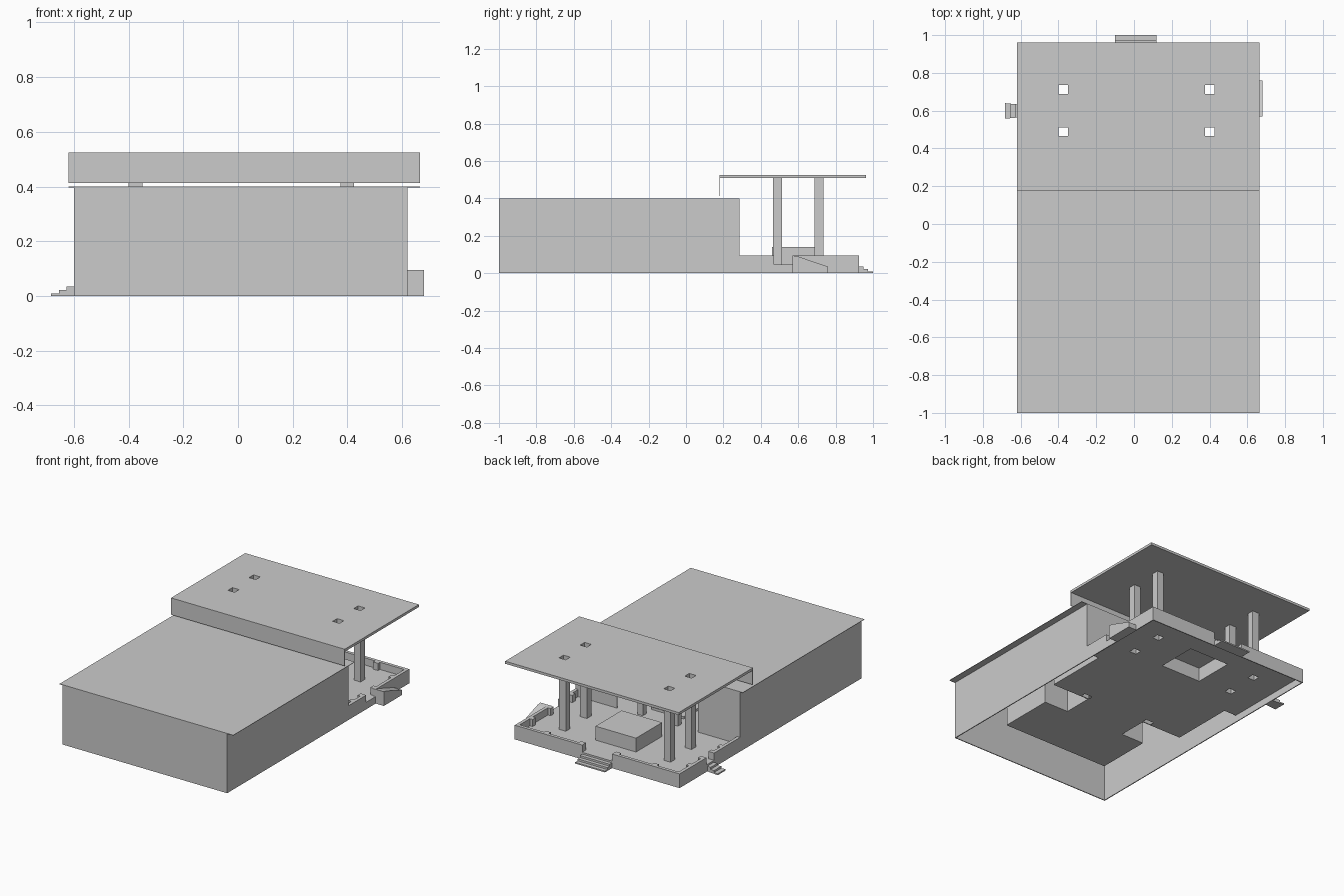
import bpy, bmesh

if "Cube" in bpy.data.objects:
    bpy.data.objects.remove(bpy.data.objects["Cube"])


def finish(name, bm):
    bmesh.ops.remove_doubles(bm, verts=bm.verts, dist=1e-5)
    me = bpy.data.meshes.new(name)
    bm.to_mesh(me)
    bm.free()
    ob = bpy.data.objects.new(name, me)
    bpy.context.collection.objects.link(ob)
    return ob


def box(name, x0, x1, y0, y1, z0, z1, skip_caps=()):
    """Box between two corners; skip_caps lists open ends (-1 bottom, 1 top)."""
    bm = bmesh.new()
    bmesh.ops.create_cube(bm, size=1)
    for v in bm.verts:
        v.co = (x1 if v.co.x > 0 else x0, y1 if v.co.y > 0 else y0, z1 if v.co.z > 0 else z0)
    bm.normal_update()
    bmesh.ops.delete(bm, geom=[f for f in bm.faces if round(f.normal.z) in skip_caps and abs(f.normal.z) > .5],
                     context='FACES')
    return finish(name, bm)


def sheet(name, x0, x1, y0, y1, z, holes=()):
    """Flat sheet with rectangular holes (x0, x1, y0, y1)."""
    xs = sorted({x0, x1, *[v for h in holes for v in h[:2]]})
    ys = sorted({y0, y1, *[v for h in holes for v in h[2:]]})
    bm = bmesh.new()
    for a, b in zip(xs, xs[1:]):
        for c, d in zip(ys, ys[1:]):
            mx, my = (a + b) / 2, (c + d) / 2
            if any(h[0] < mx < h[1] and h[2] < my < h[3] for h in holes):
                continue
            bm.faces.new([bm.verts.new((p, q, z)) for p, q in ((a, c), (b, c), (b, d), (a, d))])
    return finish(name, bm)


def prism(name, profile, to_a, to_b):
    """Closed profile joined between two mapped end positions."""
    bm = bmesh.new()
    a = [bm.verts.new(to_a(*p)) for p in profile]
    b = [bm.verts.new(to_b(*p)) for p in profile]
    n = len(profile)
    bm.faces.new(a)
    bm.faces.new(b[::-1])
    for i in range(n):
        bm.faces.new((a[i], b[i], b[(i + 1) % n], a[(i + 1) % n]))
    bmesh.ops.recalc_face_normals(bm, faces=bm.faces)
    return finish(name, bm)


L, R, WALL_Y, END = -.60, .62, .285, .925
FLOOR, RAIL, TOP, T = .047, .095, .40, .006

# Main hall: roof sheet and outer walls
box("hall_roof", -.62, .665, -1, WALL_Y, TOP - .003, TOP)
box("hall_front_wall", L, R, -1, -1 + T, 0, TOP - .003)
box("hall_left_wall", L, L + T, -1, WALL_Y, 0, TOP - .003)
box("hall_right_wall", R - T, R, -1, WALL_Y, 0, TOP - .003)

# Wall facing the porch, with a wide entrance
box("entrance_wall_left", L, -.29, WALL_Y - T, WALL_Y, FLOOR, TOP - .003)
box("entrance_wall_right", .31, R, WALL_Y - T, WALL_Y, FLOOR, TOP - .003)
box("entrance_lintel", -.29, .31, WALL_Y - T, WALL_Y, .32, TOP - .003)
for x in (-.12, .14):
    box("entrance_pier", x - .02, x + .02, WALL_Y - .04, WALL_Y, FLOOR, .32)

# Interior floors and room walls
sheet("front_room_floor", -.37, .42, -.73, -.36, FLOOR)
sheet("passage_floor", -.2, .24, -.36, -.12, FLOOR)
sheet("side_room_floor_left", -.5, -.26, -.155, WALL_Y, FLOOR)
sheet("side_room_floor_right", .3, .52, -.155, WALL_Y, FLOOR)
sheet("inner_floor", -.26, .3, -.12, WALL_Y, FLOOR)
box("inner_stage", -.11, .13, -.04, .18, FLOOR, FLOOR + .015)
for x, y0, y1 in ((-.37, -.73, -.36), (.42, -.73, -.36), (-.2, -.36, -.155), (.24, -.36, -.155),
                  (-.5, -.155, WALL_Y), (.52, -.155, WALL_Y)):
    box("room_side_wall", x - T / 2, x + T / 2, y0, y1, FLOOR, TOP - .003)
for y, x0, x1 in ((-.73, -.37, .42), (-.36, -.37, -.2), (-.36, .24, .42),
                  (-.155, -.5, -.2), (-.155, .24, .52)):
    box("room_cross_wall", x0, x1, y - T / 2, y + T / 2, FLOOR, TOP - .003)

# Porch floor, pierced by four hollow columns and a raised platform
columns = [(x, x + .05, y, y + .047) for x in (-.40, .375) for y in (.465, .688)]
platform = (-.145, .155, .46, .735)
sheet("porch_floor", L, R, WALL_Y, END, FLOOR, columns + [platform])
box("porch_platform", *platform, FLOOR, .14, skip_caps=(-1,))
for c in columns:
    box("porch_column", *c, FLOOR, .51, skip_caps=(-1, 1))

# Porch base skirt
box("porch_base_back", L, R, END - T, END, 0, FLOOR)
box("porch_base_left", L, L + T, WALL_Y, END, 0, FLOOR)
box("porch_base_right", R - T, R, WALL_Y, END, 0, FLOOR)

# Low parapets with gaps at the steps and ramp
P = .022
for a, b in ((L, -.10), (.12, R)):
    box("parapet_back", a, b, END - P, END, FLOOR, RAIL)
for a, b in ((WALL_Y, .56), (.64, END - P)):
    box("parapet_left", L, L + P, a, b, FLOOR, RAIL)
for a, b in ((WALL_Y, .47), (.57, END - P)):
    box("parapet_right", R - P, R, a, b, FLOOR, RAIL)

# Small posts on the inside of the parapets
for x in (-.40, -.12, .14, .40):
    box("parapet_post", x - .018, x + .018, END - .042, END - P, FLOOR, RAIL)
for y in (.45, .545, .655, .78):
    box("parapet_post", L + P, L + .042, y - .016, y + .016, FLOOR, RAIL)
for y in (.36, .455, .59, .78):
    box("parapet_post", R - .042, R - P, y - .016, y + .016, FLOOR, RAIL)

# Canopy slab with column openings and a deep front fascia
canopy = sheet("canopy", -.62, .665, .178, .962, .525, columns)
mod = canopy.modifiers.new("thickness", 'SOLIDIFY')
mod.thickness, mod.offset = .017, -1
box("canopy_fascia", -.62, .665, .178, .182, .413, .524)

# Steps: descending profile (distance out, height)
steps = [(0, 0), (0, .035), (.025, .035), (.025, .022), (.05, .022), (.05, .009), (.077, .009), (.077, 0)]
prism("back_steps", steps, lambda d, z: (-.10, END + d * .97, z), lambda d, z: (.12, END + d * .97, z))
prism("left_steps", steps, lambda d, z: (L - d * 1.08, .565 - d * .1, z),
      lambda d, z: (L - d * 1.08, .632 + d * .1, z))

# Side ramp
ramp = [(.57, 0), (.57, RAIL), (.6, RAIL - .006), (.76, .035), (.76, 0)]
prism("side_ramp", ramp, lambda y, z: (R, y, z), lambda y, z: (.68, y, z))
